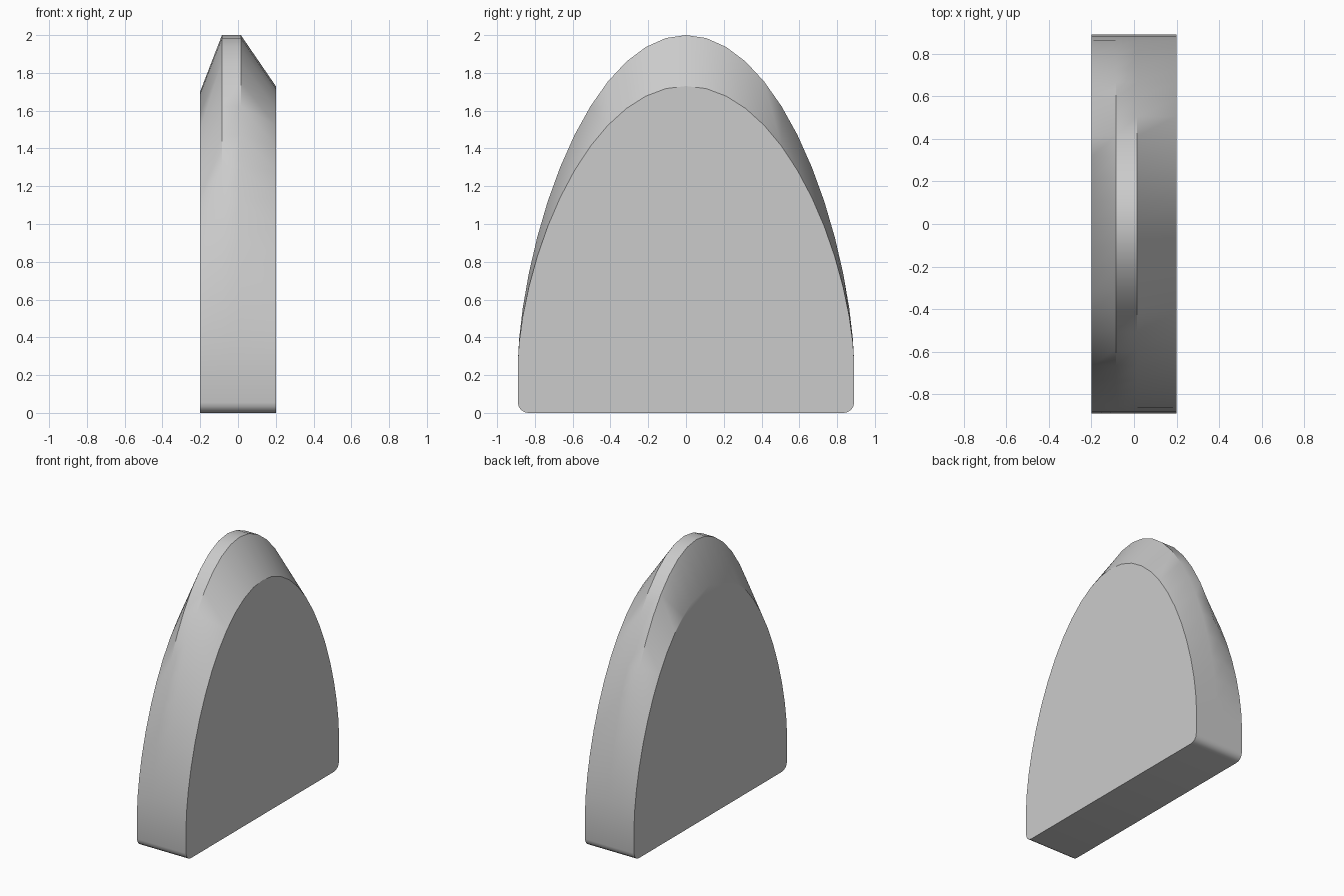
import bpy
import bmesh
import math

cube = bpy.data.objects.get("Cube")
if cube:
    bpy.data.objects.remove(cube, do_unlink=True)

HALF_WIDTH = 0.89
SHOULDER = 0.27      # height where the arch begins
RISE = 1.73          # arch height above the shoulder
CORNER = 0.055       # radius of the bottom corners
ARC_STEPS = 26
CORNER_STEPS = 4


def outline(scale):
    """Arch outline as (y, z) points; scale lowers the arch above the shoulder."""
    points = []
    for i in range(ARC_STEPS + 1):
        t = math.pi * (i / ARC_STEPS - 0.5)
        lift = max(math.cos(t), 0.0) ** 1.26
        points.append((HALF_WIDTH * math.sin(t), SHOULDER + RISE * scale * lift))
    # Rounded bottom corners, right then left
    for side in (1, -1):
        corner = []
        for i in range(CORNER_STEPS + 1):
            a = math.pi / 2 * i / CORNER_STEPS
            y = HALF_WIDTH - CORNER + CORNER * math.cos(a)
            corner.append((side * y, CORNER - CORNER * math.sin(a)))
        points += corner if side == 1 else corner[::-1]
    return points


# Cross-sections through the thickness: x position and arch scale
sections = [(-0.2, 0.828), (-0.085, 1.0), (0.015, 1.0), (0.2, 0.844)]

bm = bmesh.new()
rings = [[bm.verts.new((x, y, z)) for y, z in outline(s)] for x, s in sections]
for a, b in zip(rings, rings[1:]):
    for i in range(len(a)):
        j = (i + 1) % len(a)
        bm.faces.new((a[i], a[j], b[j], b[i]))

# Flat faces on both sides
bm.faces.new(rings[0])
bm.faces.new(rings[-1])
bmesh.ops.recalc_face_normals(bm, faces=bm.faces)

mesh = bpy.data.meshes.new("arched_block")
bm.to_mesh(mesh)
bm.free()
block = bpy.data.objects.new("arched_block", mesh)
bpy.context.collection.objects.link(block)

# Plain grey material
grey = bpy.data.materials.new("light_grey")
grey.use_nodes = True
colour = (0.6, 0.6, 0.6, 1.0)
grey.diffuse_color = colour
grey.node_tree.nodes["Principled BSDF"].inputs["Base Color"].default_value = colour
mesh.materials.append(grey)

# Smooth rim with crisp edges
bpy.ops.object.select_all(action='DESELECT')
block.select_set(True)
bpy.context.view_layer.objects.active = block
bpy.ops.object.shade_smooth_by_angle(angle=math.radians(30))
